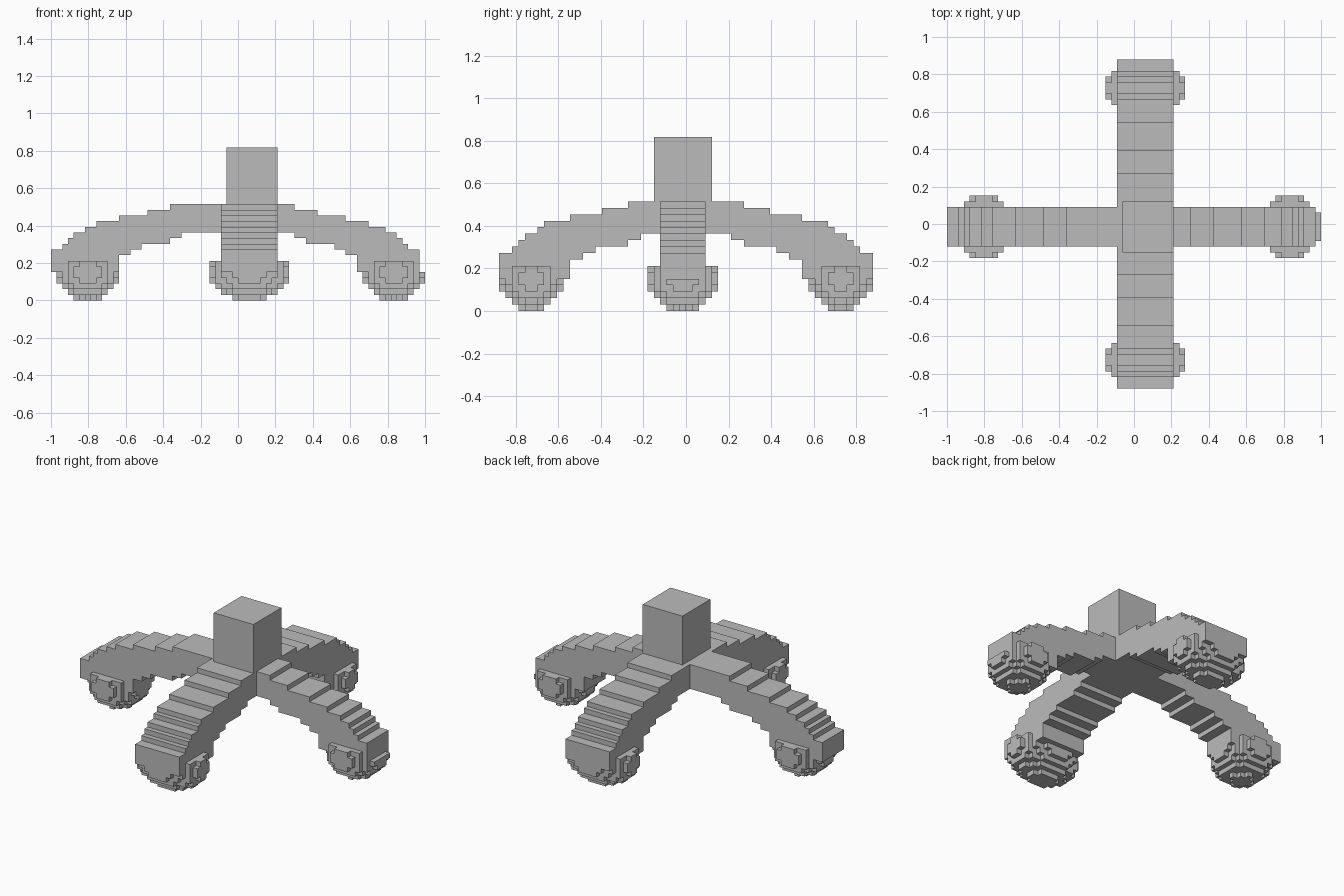
import bpy, bmesh, math
from mathutils import Vector

if "Cube" in bpy.data.objects:
    bpy.data.objects.remove(bpy.data.objects["Cube"])

U = 2 / 66  # size of one block

grey = bpy.data.materials.new("plain_grey")
grey.use_nodes = True
COLOUR = (0.5, 0.5, 0.5, 1)
grey.diffuse_color = COLOUR
grey.node_tree.nodes["Principled BSDF"].inputs["Base Color"].default_value = COLOUR


def finish(bm, name):
    bmesh.ops.remove_doubles(bm, verts=bm.verts, dist=0.001)
    bmesh.ops.recalc_face_normals(bm, faces=bm.faces)
    bmesh.ops.scale(bm, verts=bm.verts, vec=(U, U, U))
    mesh = bpy.data.meshes.new(name)
    bm.to_mesh(mesh)
    bm.free()
    mesh.materials.append(grey)
    obj = bpy.data.objects.new(name, mesh)
    bpy.context.collection.objects.link(obj)


def place(axis, sign, along, across, z):
    """Turn leg coordinates (outward, sideways, up) into model coordinates."""
    return Vector((sign * along, across, z) if axis == "x" else (across, sign * along, z))


def stairs(steps, start):
    """Outline points of a staircase given as (end, height) pairs."""
    points = []
    for end, height in steps:
        points += [(start, height), (end, height)]
        start = end
    return points


def leg(name, axis, sign, side, end, inner, shift):
    # stepped arch: upper stairs going out, lower stairs coming back
    top_ends = [end + d + shift for d in (-21, -17, -12, -8)]
    top_ends += [end + d for d in (-6, -4, -3, -2, 0)]
    top = [(e, 17 - i) for i, e in enumerate(top_ends)]
    low = [(inner + d, h) for d, h in ((-11, 12), (-9, 11), (-4, 10), (-2, 9), (0, 8))]
    low.append((end, 5))
    outline = stairs(top, 0) + stairs(low, 0)[::-1]
    bm = bmesh.new()
    face = bm.faces.new([bm.verts.new(place(axis, sign, a, side[0], z)) for a, z in outline])
    ext = bmesh.ops.extrude_face_region(bm, geom=[face])
    new = [v for v in ext["geom"] if isinstance(v, bmesh.types.BMVert)]
    bmesh.ops.translate(bm, verts=new, vec=place(axis, sign, 0, side[1] - side[0], 0))
    finish(bm, name)


def foot(name, axis, sign, side, centre, r_along, r_across):
    # ellipsoid of blocks; only its outer faces are made
    mid = sum(side) / 2
    blocks = set()
    for a in range(math.floor(centre) - 8, math.ceil(centre) + 8):
        for c in range(math.floor(mid) - 8, math.ceil(mid) + 8):
            for z in range(7):
                d = (((a + .5 - centre) / r_along) ** 2 + ((c + .5 - mid) / r_across) ** 2
                     + ((z + .5 - 5) / 4.9) ** 2)
                outside_leg = not side[0] <= c < side[1]
                if d < 1 and (z < 5 or outside_leg):
                    blocks.add((a, c, z))
    bm = bmesh.new()
    for block in blocks:
        for i in range(3):
            for step in (-1, 1):
                beside = list(block)
                beside[i] += step
                if tuple(beside) in blocks:
                    continue
                corners = []
                for s, t in ((0, 0), (1, 0), (1, 1), (0, 1)):
                    p = list(block)
                    p[i] += max(step, 0)
                    p[(i + 1) % 3] += s
                    p[(i + 2) % 3] += t
                    corners.append(bm.verts.new(place(axis, sign, *p)))
                bm.faces.new(corners)
    finish(bm, name)


# Four arched legs with rounded block feet
X_SIDE, Y_SIDE = (-4, 3), (-3, 7)
legs = (
    ("left", "x", 1, X_SIDE, 32, 21, -1, 27.5),
    ("right", "x", -1, X_SIDE, 33, 21, 0, 26.5),
    ("front", "y", -1, Y_SIDE, 29, 18, 1, 24),
    ("back", "y", 1, Y_SIDE, 29, 18, 1, 24),
)
for name, axis, sign, side, end, inner, shift, centre in legs:
    leg(name + "_leg", axis, sign, side, end, inner, shift)
    radii = (5.42, 5.42) if axis == "x" else (4.9, 7)
    foot(name + "_foot", axis, sign, side, centre, *radii)

# Central post
bm = bmesh.new()
bmesh.ops.create_cube(bm, size=1)
bmesh.ops.scale(bm, verts=bm.verts, vec=(9, 9, 14))
bmesh.ops.translate(bm, verts=bm.verts, vec=(2.5, -.5, 20))
finish(bm, "centre_post")
